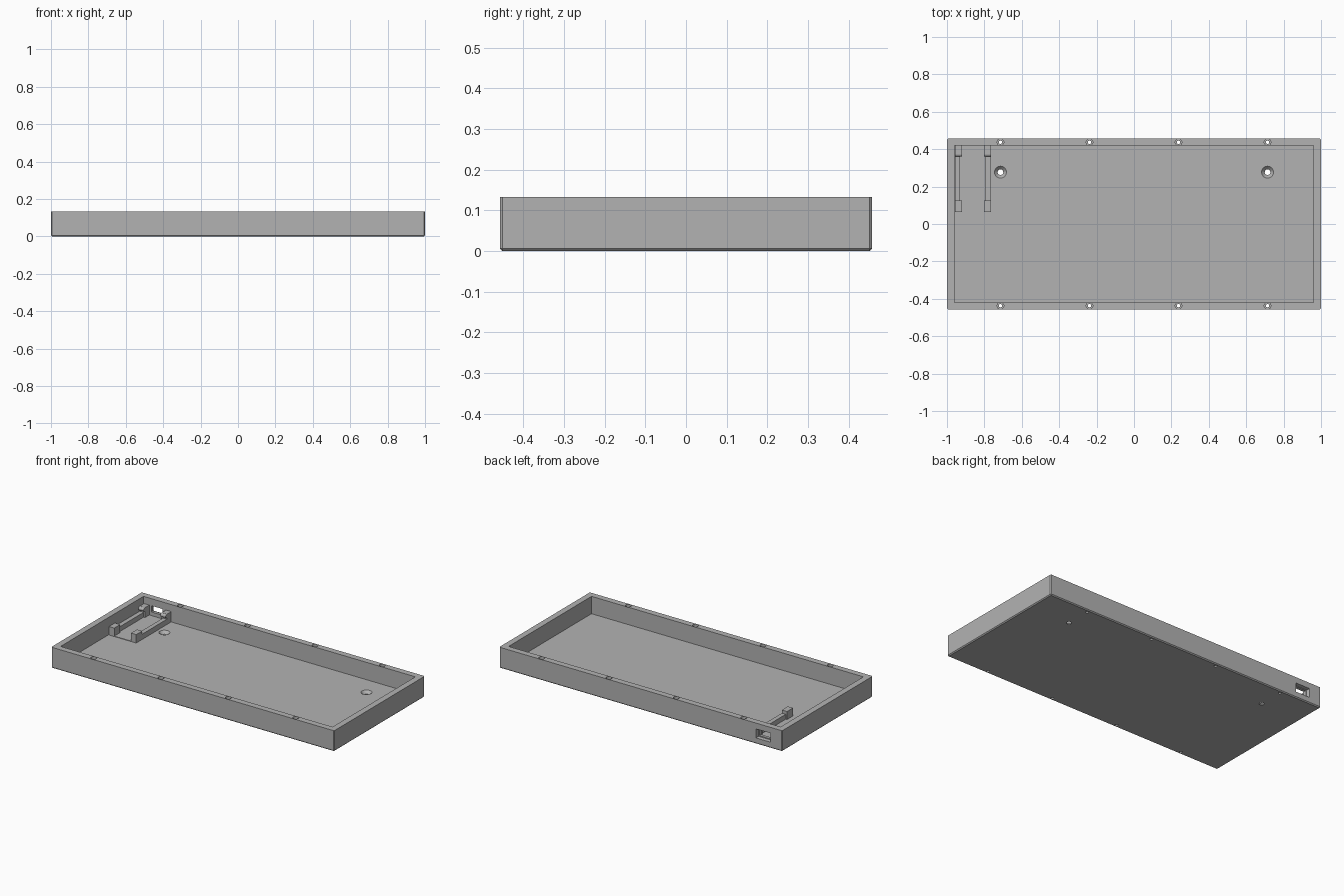
import bpy, bmesh, math
from mathutils import Matrix, Vector

cube = bpy.data.objects.get("Cube")
if cube:
    bpy.data.objects.remove(cube, do_unlink=True)

LENGTH, DEPTH, HEIGHT = 2.0, 0.915, 0.133
WALL, FLOOR = 0.039, 0.022
PORT_X, PORT_Z = -0.866, 0.067

grey = bpy.data.materials.new("Matte grey")
grey.diffuse_color = (0.45, 0.45, 0.45, 1)
grey.use_nodes = True
grey.node_tree.nodes["Principled BSDF"].inputs["Base Color"].default_value = grey.diffuse_color


def finish(name, bm):
    bmesh.ops.recalc_face_normals(bm, faces=bm.faces)
    mesh = bpy.data.meshes.new(name)
    bm.to_mesh(mesh)
    bm.free()
    mesh.materials.append(grey)
    ob = bpy.data.objects.new(name, mesh)
    bpy.context.collection.objects.link(ob)
    return ob


def box_mesh(lo, hi):
    lo, hi = Vector(lo), Vector(hi)
    bm = bmesh.new()
    bmesh.ops.create_cube(bm, size=1, matrix=Matrix.Translation((lo + hi) / 2)
                          @ Matrix.Diagonal((*(hi - lo), 1)))
    return bm


def box(name, lo, hi):
    return finish(name, box_mesh(lo, hi))


def turned(name, x, y, profile, sides=24):
    """Closed solid made of stacked rings (radius, height)."""
    bm = bmesh.new()
    rings = []
    for r, z in profile:
        rings.append([bm.verts.new((x + r * math.cos(i * math.tau / sides),
                                    y + r * math.sin(i * math.tau / sides), z))
                      for i in range(sides)])
    for a, b in zip(rings, rings[1:]):
        for i in range(sides):
            j = (i + 1) % sides
            bm.faces.new((a[i], a[j], b[j], b[i]))
    bm.faces.new(rings[0][::-1])
    bm.faces.new(rings[-1])
    return finish(name, bm)


def cut(target, cutter):
    cutter.hide_render = True
    mod = target.modifiers.new("cut", 'BOOLEAN')
    mod.operation = 'DIFFERENCE'
    mod.solver = 'EXACT'
    mod.object = cutter
    bpy.context.view_layer.objects.active = target
    bpy.ops.object.modifier_apply(modifier=mod.name)
    bpy.data.objects.remove(cutter, do_unlink=True)


# Outer shell with chamfered bottom and corner edges
hx, hy = LENGTH / 2, DEPTH / 2
bm = box_mesh((-hx, -hy, 0), (hx, hy, HEIGHT))
edges = [e for e in bm.edges if min(v.co.z for v in e.verts) < 0.01]
bmesh.ops.bevel(bm, geom=edges, offset=0.006, segments=1, affect='EDGES')
tray = finish("case_tray", bm)

# Open cavity
cut(tray, box("cavity_cutter", (-hx + WALL, -hy + WALL, FLOOR), (hx - WALL, hy - WALL, 0.3)))

# Screw holes down through the long walls, with a wider seat at the rim
for side in (-1, 1):
    for x in (-0.714, -0.238, 0.238, 0.714):
        cut(tray, turned("screw_cutter", x, side * 0.437,
                         [(0.009, -0.02), (0.009, 0.112), (0.018, 0.112), (0.018, 0.2)]))

# Countersunk holes in the floor
for x in (-0.714, 0.714):
    cut(tray, turned("floor_hole_cutter", x, 0.277,
                     [(0.015, -0.02), (0.015, 0.004), (0.032, FLOOR), (0.032, 0.05)]))

# Connector port: wide tapered recess outside, smaller opening inside
bm = box_mesh((PORT_X - 0.055, hy - 0.02, PORT_Z - 0.032),
              (PORT_X + 0.055, hy + 0.02, PORT_Z + 0.032))
for v in bm.verts:
    if v.co.y < hy:
        v.co.x = PORT_X + (v.co.x - PORT_X) * 0.85
        v.co.z = PORT_Z + (v.co.z - PORT_Z) * 0.8
cut(tray, finish("port_recess_cutter", bm))
cut(tray, box("port_cutter", (PORT_X - 0.04, hy - 0.08, PORT_Z - 0.019),
              (PORT_X + 0.04, hy + 0.02, PORT_Z + 0.021)))

# Circuit board holder: two rails with raised end blocks
back = hy - WALL
for side, x0, x1 in (("right", -0.957, -0.92), ("left", -0.802, -0.765)):
    inner = x1 if side == "right" else x0
    outer = x0 if side == "right" else x1
    ledge = outer + (inner - outer) * 0.75
    box(side + "_rail", (min(outer, ledge), 0.12, FLOOR - 0.002),
        (max(outer, ledge), back, 0.056))
    box(side + "_front_block", (x0, 0.065, FLOOR - 0.002), (x1, 0.125, 0.076))
    box(side + "_back_block", (x0, 0.375, FLOOR - 0.002), (x1, back + 0.002, 0.088))
    # Rounded clip lip in front of the back block
    bm = bmesh.new()
    bmesh.ops.create_cone(bm, cap_ends=True, segments=16, radius1=0.012, radius2=0.012,
                          depth=x1 - x0, matrix=Matrix.Translation(((x0 + x1) / 2, 0.373, 0.076))
                          @ Matrix.Rotation(math.pi / 2, 4, 'Y'))
    finish(side + "_clip_lip", bm)

# Thin pad below the circuit board
box("board_pad", (-0.957, 0.065, FLOOR - 0.002), (-0.765, back, FLOOR + 0.003))
